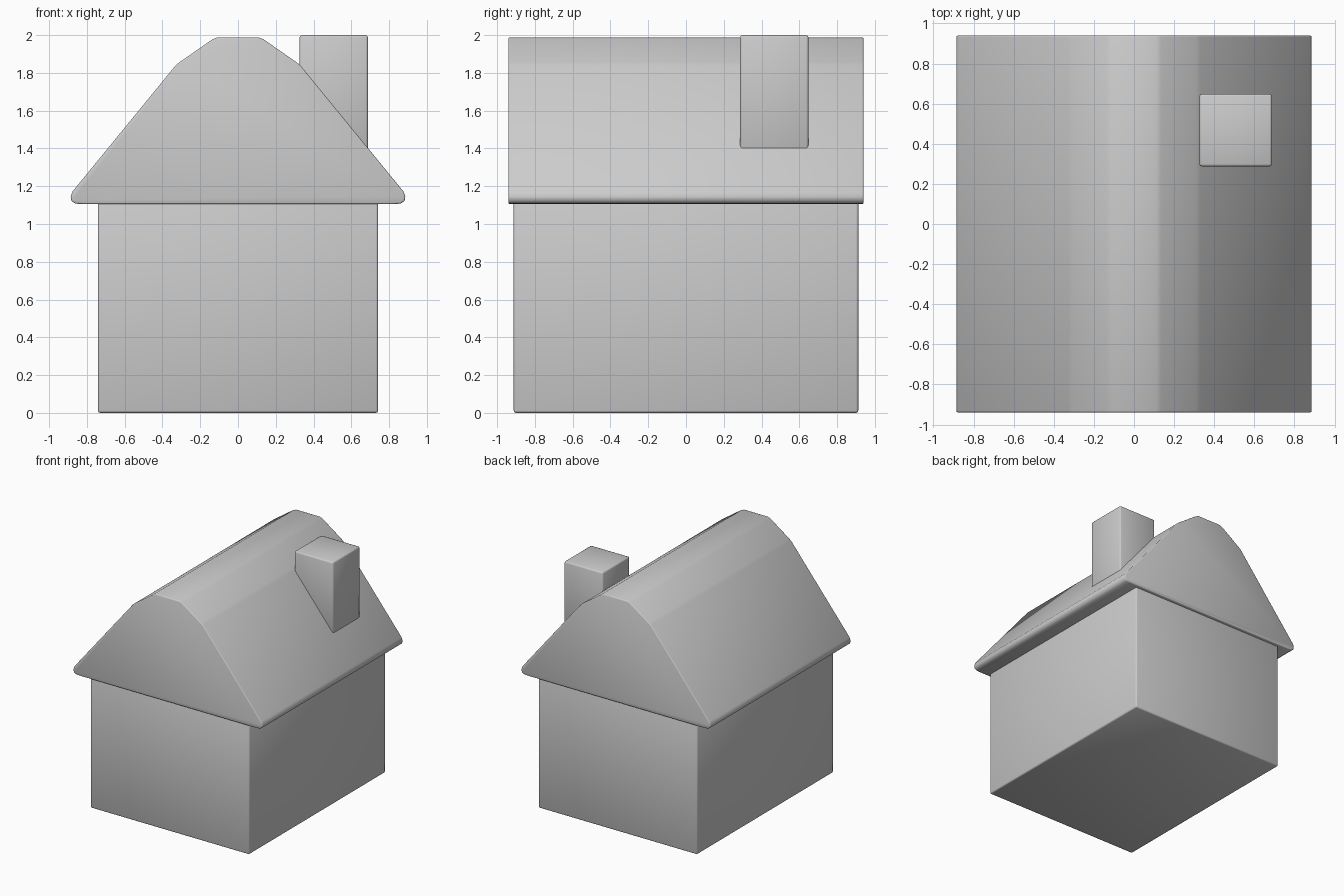
import bpy

cube = bpy.data.objects.get("Cube")
if cube:
    bpy.data.objects.remove(cube, do_unlink=True)

# Single plain grey for the whole house
grey = bpy.data.materials.new("plain grey")
grey.use_nodes = True
COLOR = (0.6, 0.6, 0.6, 1)
grey.diffuse_color = COLOR
grey.node_tree.nodes["Principled BSDF"].inputs["Base Color"].default_value = COLOR


def extrude_y(name, profile, y0, y1, bevel):
    """Solid made by sweeping an x-z outline along y, with softened edges."""
    n = len(profile)
    verts = [(x, y, z) for y in (y0, y1) for x, z in profile]
    faces = [list(range(n)), list(range(2 * n - 1, n - 1, -1))]
    faces += [(i, i + n, (i + 1) % n + n, (i + 1) % n) for i in range(n)]
    mesh = bpy.data.meshes.new(name)
    mesh.from_pydata(verts, [], faces)
    mesh.materials.append(grey)
    obj = bpy.data.objects.new(name, mesh)
    bpy.context.collection.objects.link(obj)
    mod = obj.modifiers.new("soft edges", "BEVEL")
    mod.width = bevel
    mod.segments = 2
    mod.limit_method = "ANGLE"
    mod.angle_limit = 1.0
    mesh.shade_smooth()
    return obj


def box(name, x0, x1, y0, y1, z0, z1, bevel):
    outline = [(x0, z0), (x1, z0), (x1, z1), (x0, z1)]
    return extrude_y(name, outline, y0, y1, bevel)


# Walls
box("walls", -0.742, 0.742, -0.912, 0.912, 0, 1.13, 0.012)

# Roof: half outline from eave underside to ridge, mirrored
half = [(0.82, 1.105), (0.86, 1.108), (0.882, 1.122), (0.886, 1.145),
        (0.876, 1.172), (0.33, 1.84), (0.31, 1.856), (0.135, 1.978),
        (0.11, 1.988)]
roof = half + [(-x, z) for x, z in reversed(half)]
extrude_y("roof", roof, -0.94, 0.94, 0.008)

# Chimney
box("chimney", 0.326, 0.688, 0.287, 0.648, 1.39, 2.0, 0.012)
